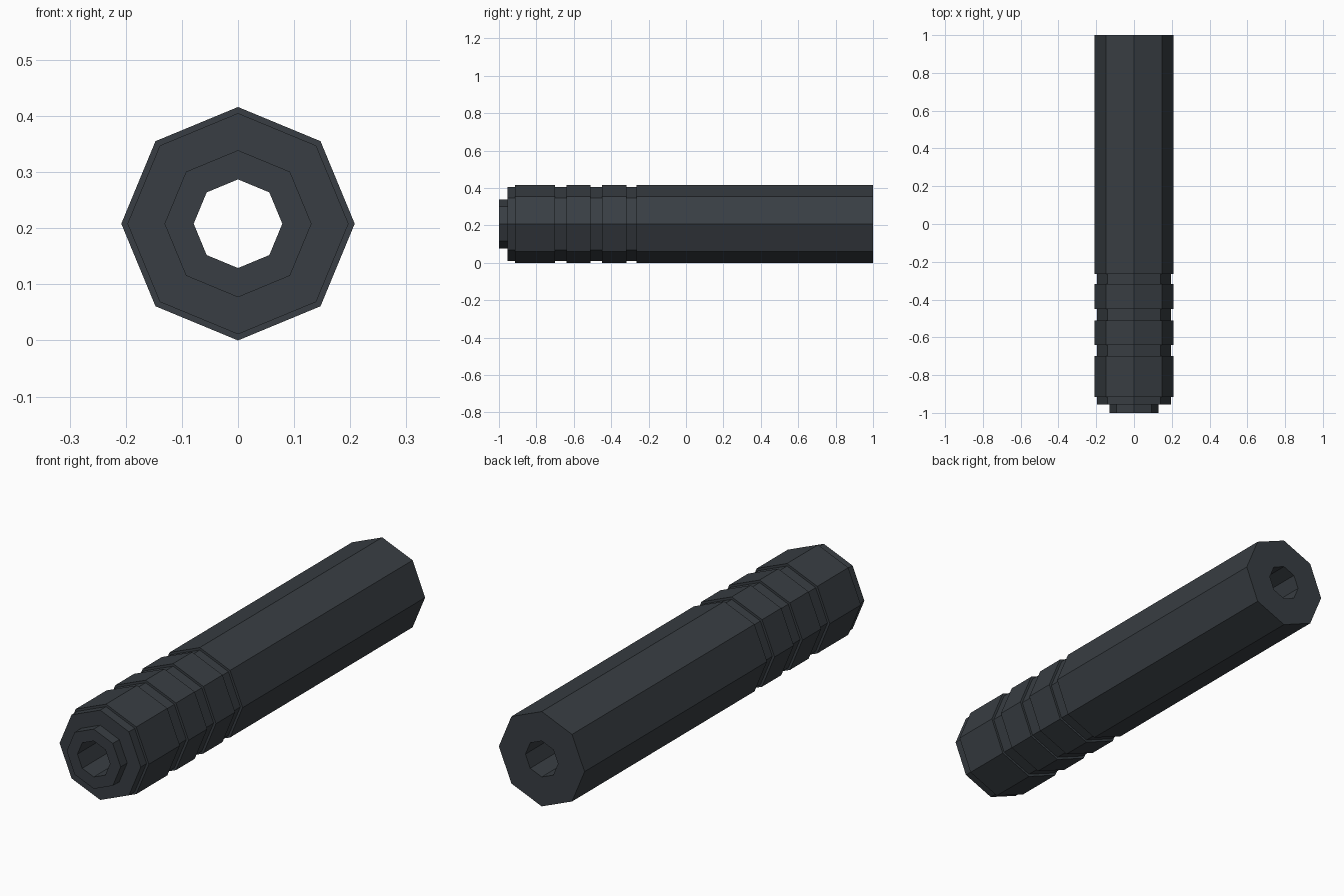
import bpy, bmesh, math

if "Cube" in bpy.data.objects:
    bpy.data.objects.remove(bpy.data.objects["Cube"])

SIDES = 8
CENTRE_Z = 0.208
OUTER, GROOVE, TIP, BORE = 0.208, 0.197, 0.131, 0.079

dark = bpy.data.materials.new("dark_slate_metal")
dark.diffuse_color = (0.040, 0.048, 0.056, 1)
dark.use_nodes = True
dark.node_tree.nodes["Principled BSDF"].inputs["Base Color"].default_value = dark.diffuse_color


def lathe_y(name, profile, material):
    """Revolve a closed (radius, y) profile around the barrel axis."""
    bm = bmesh.new()
    rings = []
    for i in range(SIDES):
        a = 2 * math.pi * i / SIDES
        rings.append([bm.verts.new((r * math.sin(a), y, CENTRE_Z + r * math.cos(a)))
                      for r, y in profile])
    n = len(profile)
    for i in range(SIDES):
        a, b = rings[i], rings[(i + 1) % SIDES]
        for j in range(n):
            k = (j + 1) % n
            bm.faces.new((a[j], a[k], b[k], b[j]))
    bmesh.ops.recalc_face_normals(bm, faces=bm.faces)
    mesh = bpy.data.meshes.new(name)
    bm.to_mesh(mesh)
    bm.free()
    mesh.materials.append(material)
    obj = bpy.data.objects.new(name, mesh)
    bpy.context.collection.objects.link(obj)
    return obj


# Stepped front tip and collar
profile = [(BORE, -1), (TIP, -1), (TIP, -0.955), (GROOVE, -0.955),
           (GROOVE, -0.915), (OUTER, -0.915)]
# Three shallow grooves around the body
for y0, y1 in ((-0.70, -0.64), (-0.51, -0.45), (-0.317, -0.265)):
    profile += [(OUTER, y0), (GROOVE, y0), (GROOVE, y1), (OUTER, y1)]
# Plain rear body, closed back through the bore
profile += [(OUTER, 1), (BORE, 1)]

lathe_y("grooved_barrel", profile, dark)
